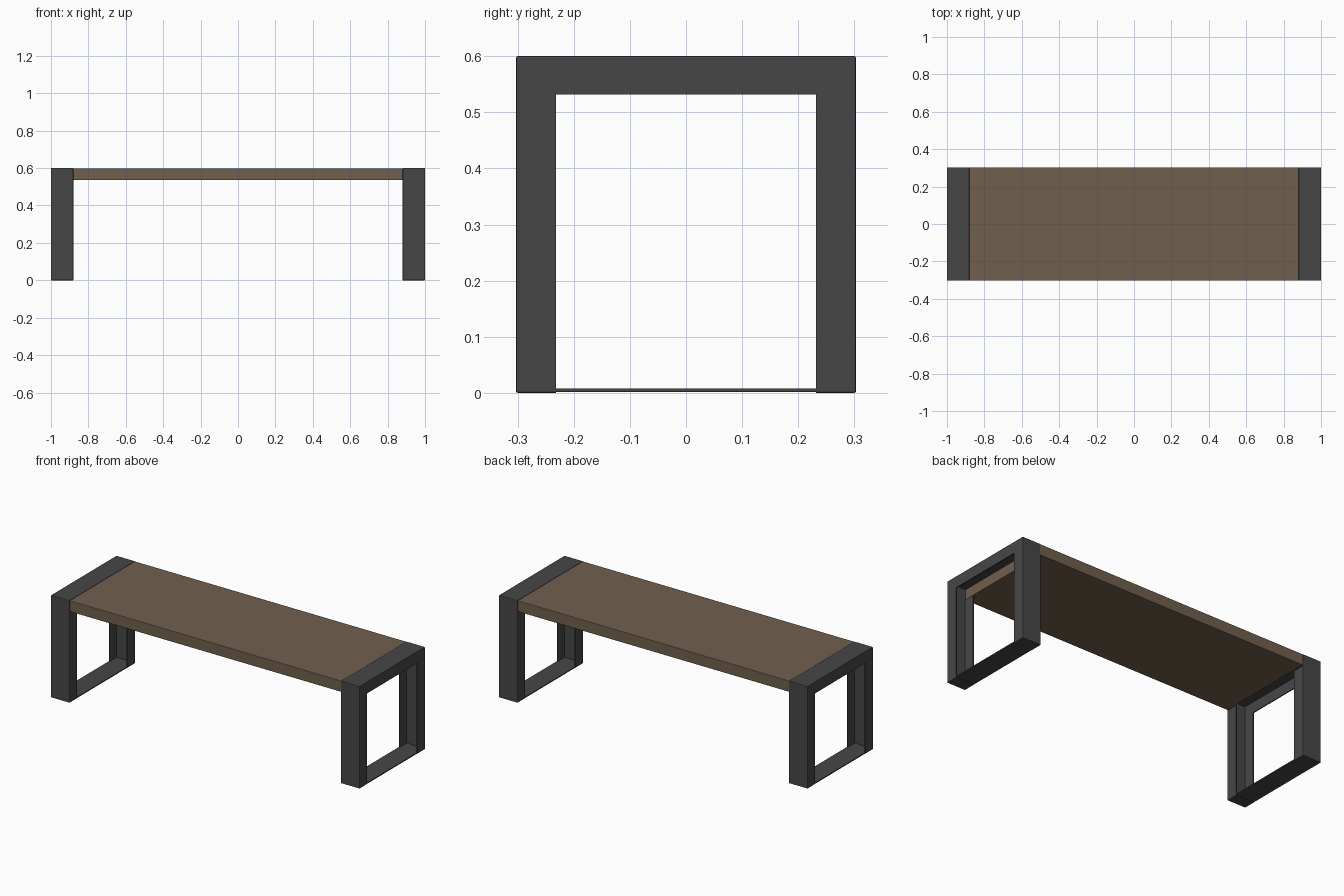
import bpy, bmesh
from mathutils import Vector

if "Cube" in bpy.data.objects:
    bpy.data.objects.remove(bpy.data.objects["Cube"])


def material(name, rgb):
    m = bpy.data.materials.new(name)
    m.diffuse_color = (*rgb, 1)
    m.use_nodes = True
    m.node_tree.nodes["Principled BSDF"].inputs["Base Color"].default_value = m.diffuse_color
    return m


STEEL = material("dark steel", (0.062, 0.062, 0.062))
WOOD = material("brown wood", (0.165, 0.115, 0.075))


def box(name, lo, hi, mat, bevel=0.0):
    """Axis-aligned box between two corners, optionally with softened edges."""
    lo, hi = Vector(lo), Vector(hi)
    bm = bmesh.new()
    bmesh.ops.create_cube(bm, size=1)
    for v in bm.verts:
        v.co = Vector((v.co[i] * (hi[i] - lo[i]) + (lo[i] + hi[i]) / 2 for i in range(3)))
    if bevel:
        bmesh.ops.bevel(bm, geom=bm.edges[:], offset=bevel, segments=2,
                        profile=0.5, affect='EDGES')
    me = bpy.data.meshes.new(name)
    bm.to_mesh(me)
    bm.free()
    me.materials.append(mat)
    ob = bpy.data.objects.new(name, me)
    bpy.context.collection.objects.link(ob)
    return ob


X0, X1 = 0.88, 1.0      # inner and outer side of an end frame
Y, H = 0.303, 0.60      # half depth and height
T = 0.006               # plate thickness
IY, IZ = 0.232, 0.532   # opening half width and top

# end frames: hollow channel, open toward the inside of the frame
frame = box("end_frames", (X0, -Y, 0), (X1, Y, H), STEEL, 0.003)
cuts = [
    ("cavity", (X0 + T, -Y + T, 0.008), (X1 - T, Y - T, H - T)),
    ("opening", (X0 - 0.1, -IY, 0.008), (X1 + 0.1, IY, IZ)),
    ("seat_side", (X0 - 0.1, -Y + T, IZ), (X0 + 0.05, Y - T, H - T)),
    ("floor_relief", (X0 - 0.1, -IY, -0.1), (X1 + 0.1, IY, 0.002)),
]
cutters = []
for name, lo, hi in cuts:
    c = box(name + "_cutter", lo, hi, STEEL)
    c.hide_render = True
    mod = frame.modifiers.new(name, 'BOOLEAN')
    mod.operation, mod.solver, mod.object = 'DIFFERENCE', 'EXACT', c
    cutters.append(c)

# second frame is the mirror image
mirror = frame.modifiers.new("mirror", 'MIRROR')
mirror.use_axis[0] = True

# bake the result and drop the cutters
dg = bpy.context.evaluated_depsgraph_get()
baked = bpy.data.meshes.new_from_object(frame.evaluated_get(dg))
frame.modifiers.clear()
frame.data = baked
for c in cutters:
    bpy.data.objects.remove(c)

# wooden seat between the frames
box("seat", (-X0, -Y + 0.001, 0.535), (X0, Y - 0.001, H - 0.001), WOOD, 0.002)
